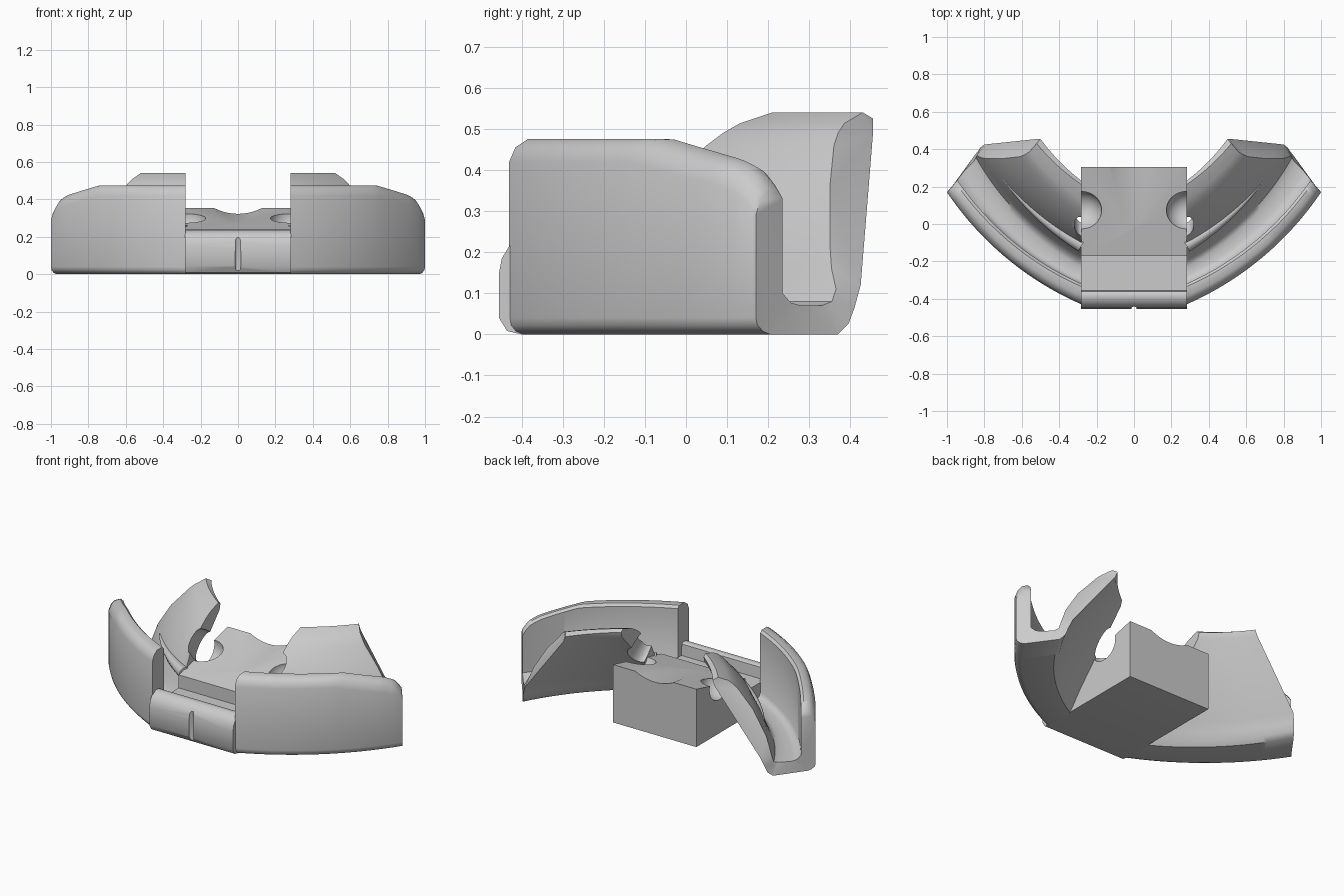
import bpy, bmesh, math
from mathutils import Matrix, Vector

if "Cube" in bpy.data.objects:
    bpy.data.objects.remove(bpy.data.objects["Cube"])

CX, CY = -0.39, 1.105   # plan centre of the right arm's curve
X0 = 0.28               # plane where the arms meet the centre block
N = 32


def make_object(name, bm):
    bmesh.ops.recalc_face_normals(bm, faces=bm.faces[:])
    me = bpy.data.meshes.new(name)
    bm.to_mesh(me)
    bm.free()
    ob = bpy.data.objects.new(name, me)
    bpy.context.collection.objects.link(ob)
    return ob


def activate(ob):
    bpy.ops.object.select_all(action='DESELECT')
    ob.select_set(True)
    bpy.context.view_layer.objects.active = ob


def mirror_copy(bm):
    geo = bmesh.ops.duplicate(bm, geom=bm.verts[:] + bm.edges[:] + bm.faces[:])["geom"]
    vs = [g for g in geo if isinstance(g, bmesh.types.BMVert)]
    bmesh.ops.scale(bm, vec=(-1, 1, 1), verts=vs)


def loft(bm, rings):
    rows = [[bm.verts.new(p) for p in ring] for ring in rings]
    n = len(rows[0])
    for a, b in zip(rows, rows[1:]):
        for i in range(n):
            j = (i + 1) % n
            bm.faces.new((a[i], a[j], b[j], b[i]))
    caps = [bm.faces.new(rows[0]), bm.faces.new(rows[-1])]
    bm.normal_update()
    bmesh.ops.triangulate(bm, faces=caps)


def sweep(start_y, ex, ey, t):
    """Plan point at t between (X0, start_y) and (ex, ey), following the arc."""
    a0, r0 = math.atan2(X0 - CX, CY - start_y), math.hypot(X0 - CX, CY - start_y)
    a1, r1 = math.atan2(ex - CX, CY - ey), math.hypot(ex - CX, CY - ey)
    a, r = a0 + (a1 - a0) * t, r0 + (r1 - r0) * t
    return CX + r * math.sin(a), CY - r * math.cos(a)


def wall_drop(x):
    """How far the outer wall's rim falls towards the arm's tip."""
    pts = [(0, 0), (0.74, 0), (0.93, 0.055), (0.975, 0.085), (0.99, 0.11), (1.01, 0.15)]
    for (xa, da), (xb, db) in zip(pts, pts[1:]):
        if x <= xb:
            return da + (db - da) * (x - xa) / (xb - xa)
    return pts[-1][1]


# Arm cross-section: start y, end x, end y, height
profile = [
    (-.395, .970, .205, 0), (-.415, .985, .188, .007), (-.427, .997, .174, .022),
    (-.43, 1.0, .17, .04),
    (-.43, 1.0, .17, .42), (-.415, .99, .18, .455), (-.385, .975, .198, .475),
    (-.335, .955, .222, .475), (-.32, .945, .235, .46), (-.32, .945, .235, .10),
    (-.305, .93, .255, .077), (-.28, .91, .28, .07), (-.23, .86, .33, .07),
    (-.205, .845, .355, .08), (-.18, .84, .365, .11), (-.15, .815, .354, .16),
    (-.12, .79, .35, .22),
    (-.05, .70, .35, .36), (.05, .61, .36, .46), (.09, .585, .37, .49), (.13, .56, .385, .513),
    (.21, .52, .43, .54), (.23, .50, .455, .525), (.22, .515, .455, .49),
    (-.12, .80, .425, .12), (-.165, .82, .41, .065), (-.195, .83, .395, .025),
    (-.22, .85, .37, 0),
]

# Curved channel arms
bm = bmesh.new()
rings = []
for k in range(N + 1):
    t = 1 - (1 - k / N) ** 1.3
    tip_drop = wall_drop(sweep(-.43, 1.0, .17, t)[0])
    ring = []
    for i, (sy, ex, ey, z) in enumerate(profile):
        x, y = sweep(sy, ex, ey, t)
        if 4 <= i <= 8:
            own = wall_drop(x)
            z -= own + (tip_drop - own) * t ** 6
        ring.append((x, y, z))
    rings.append(ring)
loft(bm, rings)
mirror_copy(bm)
arms = make_object("channel_arms", bm)

# Thin tapered ribs inside the channels
bm = bmesh.new()
rings = []
for k in range(17):
    t = k / 16
    x, y = sweep(-.115, .71, .26, t)
    w = 0.03 * (1 - t) + 0.006
    d = Vector((x - CX, y - CY, 0)).normalized()
    rings.append([Vector((x, y, .23)) + d * w * math.cos(a) + Vector((0, 0, w * math.sin(a)))
                  for a in [i * math.tau / 10 for i in range(10)]])
loft(bm, rings)
mirror_copy(bm)
ribs = make_object("channel_ribs", bm)

# Centre block with front ridge, sunken strip and sloped top
bm = bmesh.new()
side = [(-.40, 0), (-.435, .008), (-.455, .04), (-.455, .15), (-.448, .185), (-.43, .215),
        (-.40, .235), (-.37, .235), (-.36, .228), (-.355, .16), (-.17, .16), (-.17, .24),
        (.305, .355), (.305, 0)]
loft(bm, [[(x, y, z) for y, z in side] for x in (-.284, .284)])
block = make_object("centre_block", bm)


# Cutters: slanted side holes, top trough, front slot
def hole_cutter(name, centre, radii):
    bm = bmesh.new()
    tilt = Vector((0, -.8, .6)).to_track_quat('Z', 'Y').to_matrix().to_4x4()
    bmesh.ops.create_uvsphere(bm, u_segments=32, v_segments=20, radius=1,
                              matrix=Matrix.Translation(centre) @ tilt
                              @ Matrix.Diagonal((*radii, 1)))
    mirror_copy(bm)
    return make_object(name, bm)


block_holes = hole_cutter("block_hole_cutter", (X0, .07, .31), (.108, .1, .11))
arm_holes = hole_cutter("arm_hole_cutter", (X0, .06, .33), (.045, .09, .17))

# Trough follows the sloped top and fades out towards the front
bm = bmesh.new()
bmesh.ops.create_cone(bm, cap_ends=True, segments=96, radius1=.28, radius2=.28, depth=.8,
                      matrix=Matrix.Translation((0, .30, .605))
                      @ Matrix.Rotation(math.pi / 2 + .14, 4, 'X'))
trough = make_object("trough_cutter", bm)

bm = bmesh.new()
bmesh.ops.create_uvsphere(bm, u_segments=16, v_segments=12, radius=.015)
for v in bm.verts:
    v.co.z += .19 if v.co.z > 0 else .025
    v.co.y -= .455
slot = make_object("slot_cutter", bm)

for ob, cutters in ((arms, [arm_holes]), (ribs, [arm_holes]),
                    (block, [block_holes, trough, slot])):
    activate(ob)
    for c in cutters:
        m = ob.modifiers.new("cut", 'BOOLEAN')
        m.operation = 'DIFFERENCE'
        m.solver = 'EXACT'
        m.object = c
        bpy.ops.object.modifier_apply(modifier=m.name)
    bpy.ops.object.shade_smooth_by_angle(angle=math.radians(42))

for c in (block_holes, arm_holes, trough, slot):
    bpy.data.objects.remove(c)
